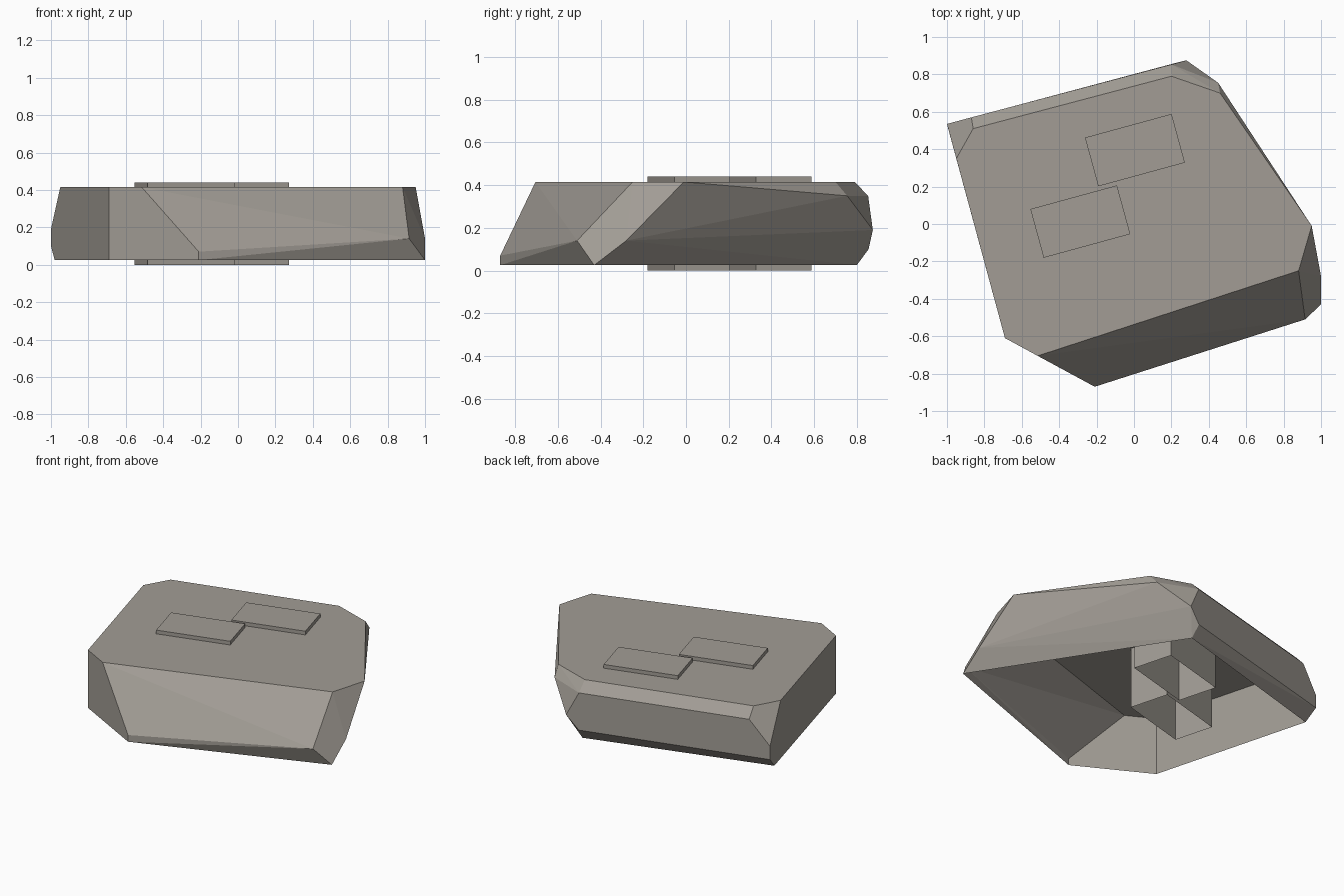
import bpy, bmesh, math
from mathutils import Matrix

if "Cube" in bpy.data.objects:
    bpy.data.objects.remove(bpy.data.objects["Cube"])

stone = bpy.data.materials.new("warm_grey_stone")
stone.diffuse_color = (0.36, 0.335, 0.30, 1)
stone.use_nodes = True
stone.node_tree.nodes["Principled BSDF"].inputs["Base Color"].default_value = stone.diffuse_color


def finish(bm, name):
    mesh = bpy.data.meshes.new(name)
    bm.to_mesh(mesh)
    bm.free()
    mesh.materials.append(stone)
    obj = bpy.data.objects.new(name, mesh)
    bpy.context.collection.objects.link(obj)
    return obj


# Faceted slab: corner points grouped by height, wrapped in a convex skin
TOP, BASE = 0.415, 0.025
levels = {
    TOP: [(-0.95, 0.35), (-0.86, 0.51), (0.20, 0.79), (0.46, 0.70),
          (0.95, -0.01), (0.88, -0.25), (-0.515, -0.705), (-0.69, -0.61)],
    0.35: [(-0.87, 0.57), (0.20, 0.853), (0.45, 0.755)],
    0.19: [(-1.0, 0.535), (0.28, 0.875)],
    0.14: [(1.0, -0.28), (0.915, -0.51)],
    0.10: [(-1.0, 0.535), (0.20, 0.855)],
    0.07: [(-0.21, -0.87)],
    BASE: [(-0.98, 0.46), (0.21, 0.80), (1.0, -0.43), (-0.21, -0.87), (-0.69, -0.61)],
}
bm = bmesh.new()
for z, ring in levels.items():
    for x, y in ring:
        bm.verts.new((x, y, z))
bmesh.ops.convex_hull(bm, input=bm.verts[:])
bmesh.ops.recalc_face_normals(bm, faces=bm.faces[:])
# The underside is open
under = [f for f in bm.faces if all(abs(v.co.z - BASE) < 1e-4 for v in f.verts)]
bmesh.ops.delete(bm, geom=under, context='FACES')
bmesh.ops.dissolve_limit(bm, angle_limit=math.radians(3),
                         verts=bm.verts[:], edges=bm.edges[:])
finish(bm, "rock_slab")


# Two hollow blocks running through the slab, open at the bottom
def block(name, x, y):
    bm = bmesh.new()
    m = (Matrix.Translation((x, y, 0.22)) @ Matrix.Rotation(math.radians(15.3), 4, 'Z')
         @ Matrix.Diagonal((0.48, 0.27, 0.44, 1)))
    bmesh.ops.create_cube(bm, size=1, matrix=m)
    bottom = [f for f in bm.faces if f.calc_center_median().z < 0.01]
    bmesh.ops.delete(bm, geom=bottom, context='FACES')
    finish(bm, name)


block("back_block", 0.005, 0.395)
block("front_block", -0.287, 0.013)
